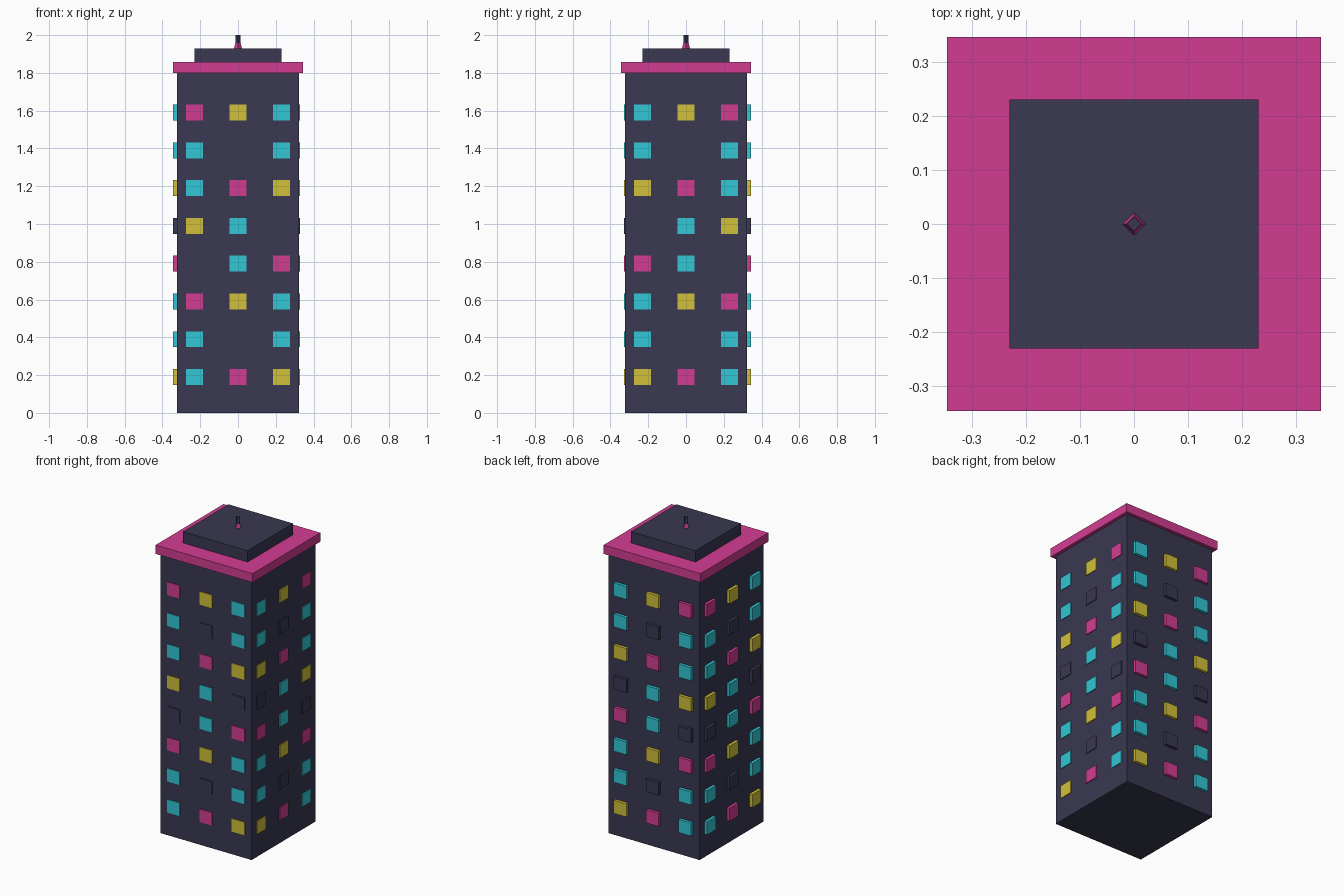
import bpy, bmesh
from math import pi
from mathutils import Matrix, Vector

cube = bpy.data.objects.get("Cube")
if cube:
    bpy.data.objects.remove(cube, do_unlink=True)


def material(name, rgb):
    mat = bpy.data.materials.new(name)
    mat.use_nodes = True
    mat.diffuse_color = (*rgb, 1)
    mat.node_tree.nodes["Principled BSDF"].inputs["Base Color"].default_value = (*rgb, 1)
    return mat


NAVY = material("dark navy", (0.041, 0.040, 0.083))
PINK = material("hot pink", (0.65, 0.046, 0.29))
CYAN = material("cyan", (0.032, 0.57, 0.67))
YELLOW = material("yellow", (0.64, 0.53, 0.041))


def add_object(name, bm, *mats):
    mesh = bpy.data.meshes.new(name)
    bm.to_mesh(mesh)
    bm.free()
    for mat in mats:
        mesh.materials.append(mat)
    obj = bpy.data.objects.new(name, mesh)
    bpy.context.collection.objects.link(obj)
    return obj


def add_box(bm, center, size, index=0):
    place = Matrix.Translation(center) @ Matrix.Diagonal((*size, 1))
    made = bmesh.ops.create_cube(bm, size=1, matrix=place)
    for face in {f for v in made["verts"] for f in v.link_faces}:
        face.material_index = index


def slab(name, half, bottom, top, mat):
    bm = bmesh.new()
    add_box(bm, (0, 0, (bottom + top) / 2), (half * 2, half * 2, top - bottom))
    return add_object(name, bm, mat)


def spike(name, r_bottom, r_top, bottom, top, mat):
    # four-sided, corners on the axes
    bm = bmesh.new()
    bmesh.ops.create_cone(bm, cap_ends=True, segments=4, radius1=r_bottom,
                          radius2=r_top, depth=top - bottom,
                          matrix=Matrix.Translation((0, 0, (bottom + top) / 2)))
    return add_object(name, bm, mat)


# Tower, roof trim and rooftop block
WALL = 0.324
slab("tower_body", WALL, 0, 1.80, NAVY)
slab("roof_trim", 0.345, 1.80, 1.857, PINK)
slab("rooftop_block", 0.23, 1.857, 1.93, NAVY)

# Antenna
spike("antenna_base", 0.021, 0.014, 1.93, 1.957, PINK)
spike("antenna_mast", 0.0135, 0.0135, 1.95, 2.0, NAVY)

# Windows: colours repeat in a cycle along each floor and up the tower
CYCLE = (0, 1, 2, 0, 3)


def window_wall(name, axis, sign, outer):
    bm = bmesh.new()
    inner = WALL - 0.005
    for floor in range(8):
        for column in range(3):
            across = (column - 1) * 0.23
            depth = sign * (inner + outer) / 2
            z = 0.19 + floor * 0.2
            color = CYCLE[(floor * 3 + column) % len(CYCLE)]
            if axis == "y":
                add_box(bm, (across, depth, z), (0.09, outer - inner, 0.084), color)
            else:
                add_box(bm, (depth, -across, z), (outer - inner, 0.09, 0.084), color)
    add_object(name, bm, CYAN, PINK, YELLOW, NAVY)


window_wall("front_windows", "y", -1, 0.329)
window_wall("back_windows", "y", 1, 0.343)
window_wall("left_windows", "x", 1, 0.329)
window_wall("right_windows", "x", -1, 0.343)
